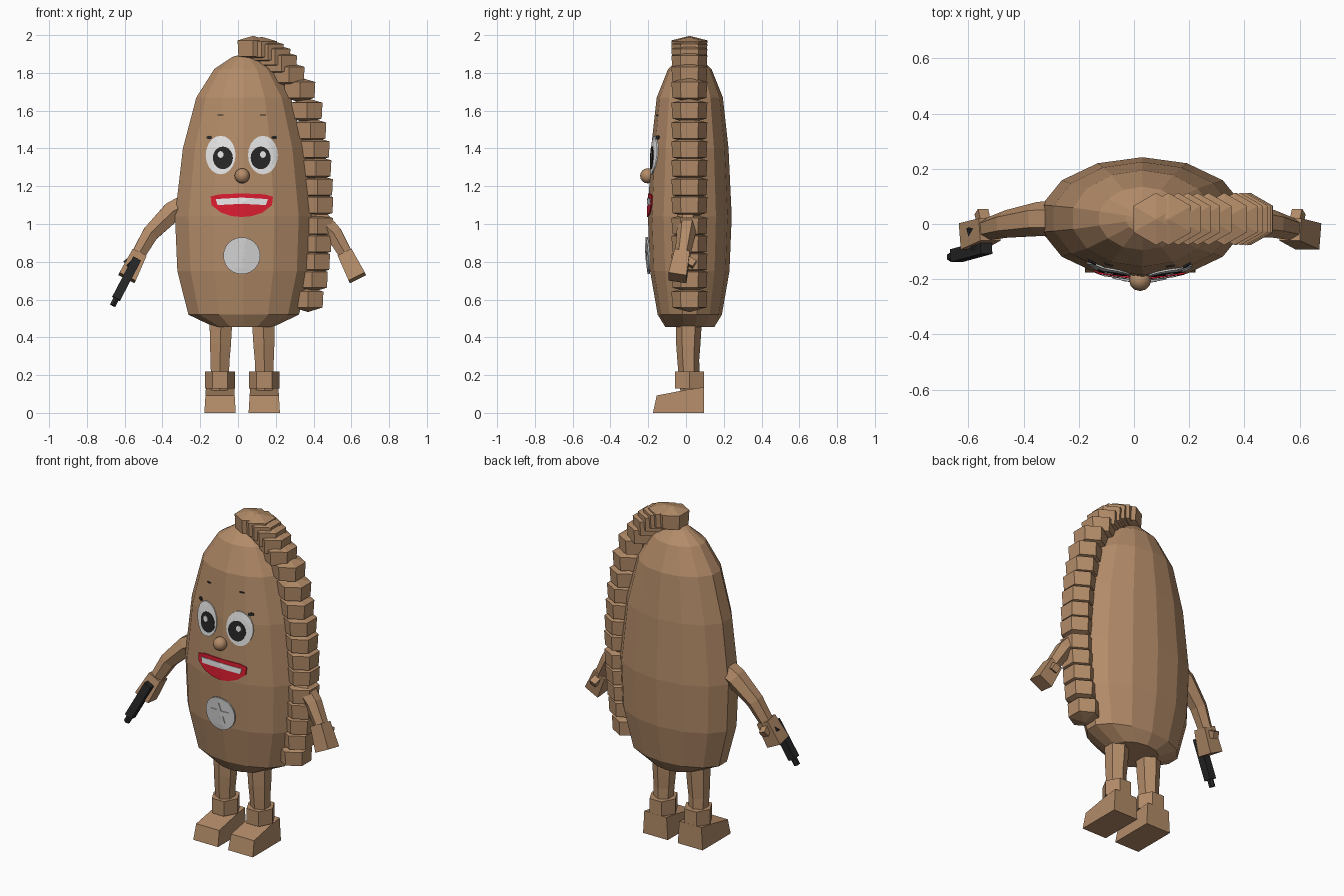
import bpy, bmesh, math
from mathutils import Vector
from mathutils.bvhtree import BVHTree

cube = bpy.data.objects.get("Cube")
if cube:
    bpy.data.objects.remove(cube, do_unlink=True)


def material(name, r, g, b):
    m = bpy.data.materials.new(name)
    m.use_nodes = True
    m.diffuse_color = (r, g, b, 1)
    m.node_tree.nodes["Principled BSDF"].inputs["Base Color"].default_value = (r, g, b, 1)
    return m


TAN = material("tan", 0.45, 0.26, 0.14)
WHITE = material("white", 0.85, 0.85, 0.85)
SILVER = material("silver", 0.66, 0.66, 0.66)
BLACK = material("black", 0.02, 0.02, 0.02)
RED = material("red", 0.7, 0.012, 0.03)


def loft(name, rings, mat, smooth=False):
    """Skin a stack of equal-length point rings and cap both ends."""
    bm = bmesh.new()
    loops = [[bm.verts.new(p) for p in ring] for ring in rings]
    n = len(loops[0])
    for a, b in zip(loops, loops[1:]):
        for i in range(n):
            j = (i + 1) % n
            bm.faces.new((a[i], a[j], b[j], b[i]))
    bm.faces.new(loops[0])
    bm.faces.new(loops[-1])
    bmesh.ops.recalc_face_normals(bm, faces=bm.faces)
    me = bpy.data.meshes.new(name)
    bm.to_mesh(me)
    bm.free()
    me.materials.append(mat)
    ob = bpy.data.objects.new(name, me)
    bpy.context.collection.objects.link(ob)
    return ob


def ellipse_ring(cx, cy, z, rx, ry, n, turn=0.0):
    angles = [math.tau * i / n + turn for i in range(n)]
    return [(cx + rx * math.sin(a), cy + ry * math.cos(a), z) for a in angles]


def tube(name, path, radii, sides, mat, turn=0.0, depth=1.0):
    """Faceted limb along a path, with one radius per point."""
    pts = [Vector(p) for p in path]
    rings = []
    for i, p in enumerate(pts):
        d = (pts[min(i + 1, len(pts) - 1)] - pts[max(i - 1, 0)]).normalized()
        u = Vector((0, 1, 0))
        u = (u - d * u.dot(d)).normalized()
        v = d.cross(u)
        rings.append([p + radii[i] * (u * depth * math.cos(a) + v * math.sin(a))
                      for a in (math.tau * k / sides + turn for k in range(sides))])
    return loft(name, rings, mat)


# Body: fourteen-sided flattened egg
CX, CY = 0.03, 0.02
profile = [(0.455, 0.16, 0.13), (0.52, 0.30, 0.17), (0.75, 0.36, 0.21),
           (1.04, 0.373, 0.222), (1.40, 0.33, 0.205), (1.67, 0.257, 0.175),
           (1.82, 0.16, 0.115), (1.885, 0.06, 0.05), (1.90, 0.005, 0.005)]
body = loft("body", [ellipse_ring(CX, CY, z, rx, ry, 14) for z, rx, ry in profile], TAN)

# Braid: hexagonal beads from the crown down the left side
braid_path = [(0.08, 1.93), (0.125, 1.925), (0.16, 1.91), (0.195, 1.885), (0.23, 1.85),
              (0.27, 1.79), (0.327, 1.71), (0.365, 1.60), (0.385, 1.495), (0.403, 1.395),
              (0.412, 1.295), (0.42, 1.195), (0.422, 1.10), (0.42, 0.99), (0.414, 0.895),
              (0.405, 0.80), (0.393, 0.705), (0.37, 0.60)]
for i, (x, z) in enumerate(braid_path):
    tip = 0.065
    levels = [(-tip, 0.004), (-0.042, 0.09), (0.042, 0.095), (tip, 0.004)]
    loft(f"braid_bead_{i + 1}",
         [ellipse_ring(x, 0.018, z + dz, r, r, 6) for dz, r in levels], TAN)

# Arms, hands, legs and feet, mirrored around the figure's own midline
MID = 0.022
for side, s in (("left", 1), ("right", -1)):
    def at(x, y, z):
        return (MID + s * x, y, z)

    tube(f"{side}_arm", [at(0.30, 0.02, 1.10), at(0.37, 0.018, 1.065), at(0.485, 0.0, 0.95),
                         at(0.56, -0.02, 0.82)], [0.065, 0.062, 0.05, 0.04], 6, TAN)
    tube(f"{side}_hand", [at(0.545, -0.02, 0.845), at(0.61, -0.045, 0.715)],
         [0.058, 0.068], 4, TAN, math.pi / 4)
    tube(f"{side}_thumb", [at(0.565, 0.0, 0.81), at(0.575, 0.045, 0.785)],
         [0.028, 0.028], 4, TAN, math.pi / 4)

    lx = 0.117
    tube(f"{side}_leg", [at(lx - 0.005, 0.015, 0.50), at(lx - 0.002, 0.012, 0.36),
                         at(lx, 0.012, 0.28), at(lx + 0.002, 0.02, 0.12)],
         [0.07, 0.064, 0.058, 0.052], 6, TAN)
    fx = MID + s * lx
    loft(f"{side}_cuff", [ellipse_ring(fx, 0.018, z, r, 0.088, 6, math.pi / 6)
                          for z, r in ((0.13, 0.08), (0.22, 0.08))], TAN)
    foot = [(-0.175, 0), (-0.155, 0.092), (0.0, 0.122), (0.095, 0.136), (0.095, 0)]
    loft(f"{side}_foot", [[(fx + e * (0.083 - 0.06 * z), y, z) for y, z in foot]
                          for e in (-1, 1)], TAN)

# Pistol in the right hand: slide, muzzle, grip
SQ = math.pi / 4
tube("pistol_slide", [(-0.535, -0.085, 0.815), (-0.645, -0.115, 0.605)], [0.033] * 2, 4, BLACK, SQ)
tube("pistol_muzzle", [(-0.64, -0.113, 0.615), (-0.663, -0.12, 0.568)], [0.018] * 2, 6, BLACK)
tube("pistol_grip", [(-0.56, -0.09, 0.775), (-0.58, -0.01, 0.80)], [0.028] * 2, 4, BLACK, SQ)

# Nose
bpy.ops.mesh.primitive_uv_sphere_add(segments=12, ring_count=8, radius=0.04,
                                     location=(0.022, -0.203, 1.255))
nose = bpy.context.object
nose.name = "nose"
nose.data.materials.append(TAN)
bpy.ops.object.shade_smooth_by_angle()

# Face plates follow the curved front of the body
bm = bmesh.new()
bm.from_mesh(body.data)
front = BVHTree.FromBMesh(bm)
bm.free()


def on_front(x, z, lift):
    hit = front.ray_cast(Vector((x, -2, z)), Vector((0, 1, 0)))[0]
    return (x, hit.y - lift, z)


def plate(name, outline, lift, mat, thick=0.008, cuts=2):
    n = len(outline)
    pts = []
    for i, (x, z) in enumerate(outline):
        x2, z2 = outline[(i + 1) % n]
        pts += [(x + (x2 - x) * k / cuts, z + (z2 - z) * k / cuts) for k in range(cuts)]
    mx = sum(p[0] for p in pts) / len(pts)
    mz = sum(p[1] for p in pts) / len(pts)
    rings = [[on_front(mx + (x - mx) * f, mz + (z - mz) * f, h) for x, z in pts]
             for f, h in ((0.12, lift), (0.4, lift), (0.7, lift), (1, lift), (1, lift - thick))]
    return loft(name, rings, mat)


def oval(x, z, rx, rz, n=20):
    return [(x + rx * math.sin(math.tau * i / n), z + rz * math.cos(math.tau * i / n))
            for i in range(n)]


# Eyes, lashes and brows
for side, s in (("left", 1), ("right", -1)):
    ex = 0.02 + s * 0.112
    px = ex - s * 0.012
    plate(f"{side}_eye_white", oval(ex, 1.365, 0.079, 0.102), 0.006, WHITE, cuts=1)
    plate(f"{side}_pupil", oval(px, 1.35, 0.053, 0.06), 0.009, BLACK, cuts=1)
    hx = -0.092 if s < 0 else 0.132
    plate(f"{side}_eye_glint", oval(hx, 1.368, 0.016, 0.018, 10), 0.012, WHITE, cuts=1)
    plate(f"{side}_lash", oval(ex + s * 0.06, 1.458, 0.016, 0.01, 6), 0.007, BLACK, cuts=1)
    plate(f"{side}_brow", oval(ex, 1.577, 0.018, 0.004, 6), 0.005, BLACK, cuts=1)

# Mouth with a band of teeth
plate("lips", [(-0.145, 1.145), (-0.10, 1.157), (0.02, 1.162), (0.14, 1.157), (0.185, 1.145),
               (0.18, 1.10), (0.13, 1.06), (0.075, 1.042), (0.02, 1.037), (-0.035, 1.042),
               (-0.09, 1.06), (-0.14, 1.10)], 0.006, RED)
plate("teeth", [(-0.118, 1.132), (0.02, 1.14), (0.158, 1.132), (0.148, 1.1),
                (0.02, 1.107), (-0.108, 1.1)], 0.009, WHITE, cuts=3)

# Badge with a raised five-pointed star
plate("badge", oval(0.02, 0.832, 0.098, 0.098, 24), 0.018, SILVER, 0.009, cuts=1)
star = [(0.02 + r * math.sin(a), 0.832 + r * math.cos(a))
        for a, r in ((math.pi * i / 5, 0.027 if i % 2 else 0.065) for i in range(10))]
plate("badge_star", star, 0.022, SILVER, 0.005, cuts=1)
